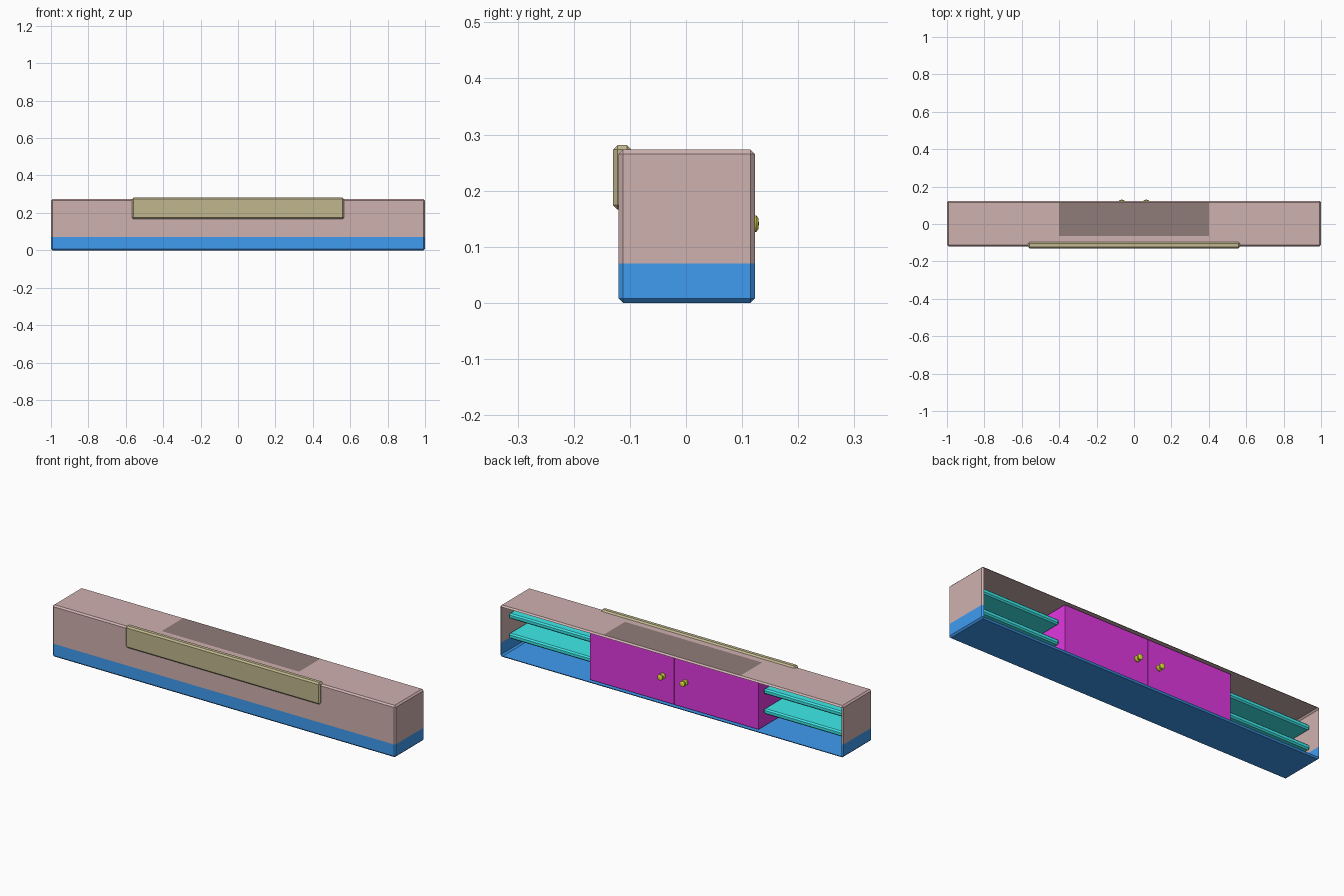
import bpy, bmesh, math
from mathutils import Matrix

if "Cube" in bpy.data.objects:
    bpy.data.objects.remove(bpy.data.objects["Cube"])


def material(name, rgb):
    m = bpy.data.materials.new(name)
    m.diffuse_color = (*rgb, 1)
    m.use_nodes = True
    m.node_tree.nodes["Principled BSDF"].inputs["Base Color"].default_value = m.diffuse_color
    return m


BROWN = material("panel_brown", (0.62, 0.44, 0.43))
DARK = material("inlay_dark", (0.28, 0.20, 0.19))
BLUE = material("base_blue", (0.05, 0.33, 0.88))
OLIVE = material("sign_olive", (0.53, 0.47, 0.27))
PURPLE = material("cabinet_magenta", (0.75, 0.04, 0.75))
CYAN = material("shelf_cyan", (0.05, 0.83, 0.83))
YELLOW = material("knob_yellow", (0.75, 0.75, 0.05))


def finish(name, bm, mat):
    mesh = bpy.data.meshes.new(name)
    bm.to_mesh(mesh)
    bm.free()
    mesh.materials.append(mat)
    ob = bpy.data.objects.new(name, mesh)
    bpy.context.collection.objects.link(ob)
    return ob


def box_mesh(lo, hi, chamfer=0):
    bm = bmesh.new()
    bmesh.ops.create_cube(bm, size=1)
    for v in bm.verts:
        v.co = [lo[i] + (v.co[i] + 0.5) * (hi[i] - lo[i]) for i in range(3)]
    if chamfer:
        bmesh.ops.bevel(bm, geom=bm.edges[:], offset=chamfer, segments=1, affect='EDGES')
    return bm


def box(name, lo, hi, mat, chamfer=0):
    return finish(name, box_mesh(lo, hi, chamfer), mat)


# Counter shell: chamfered box, open at the back, split into base and upper
def shell(name, mat, keep_upper):
    bm = box_mesh((-1, -0.12, 0), (1, 0.123, 0.273), 0.008)
    back = [f for f in bm.faces if f.normal.y > 0.99]
    bmesh.ops.delete(bm, geom=back, context='FACES')
    geom = bm.verts[:] + bm.edges[:] + bm.faces[:]
    bmesh.ops.bisect_plane(bm, geom=geom, plane_co=(0, 0, 0.07), plane_no=(0, 0, 1),
                           clear_inner=keep_upper, clear_outer=not keep_upper)
    return finish(name, bm, mat)


shell("counter_upper", BROWN, True)
shell("counter_base", BLUE, False)

# Dark inlay on the worktop
inlay = bmesh.new()
inlay.faces.new([inlay.verts.new((x, y, 0.2735)) for x, y in
                 ((-0.4, -0.063), (0.4, -0.063), (0.4, 0.115), (-0.4, 0.115))])
finish("worktop_inlay", inlay, DARK)

# Raised panel on the front
box("front_panel", (-0.567, -0.13, 0.166), (0.567, -0.097, 0.281), OLIVE, 0.008)

# Central cabinet carcass
box("cabinet", (-0.491, -0.117, 0.006), (0.491, 0.09, 0.268), PURPLE)


# Turned knob along +y
def knob(name, x):
    profile = [(0, 0.096), (0.015, 0.097), (0.015, 0.103), (0.008, 0.107), (0.008, 0.114),
               (0.015, 0.118), (0.015, 0.125), (0.010, 0.129), (0, 0.130)]
    bm = bmesh.new()
    vs = [bm.verts.new((r, y, 0)) for r, y in profile]
    edges = [bm.edges.new(p) for p in zip(vs, vs[1:])]
    bmesh.ops.spin(bm, geom=vs + edges, cent=(0, 0, 0), axis=(0, 1, 0),
                   angle=math.tau, steps=16)
    bmesh.ops.remove_doubles(bm, verts=bm.verts[:], dist=1e-5)
    bmesh.ops.recalc_face_normals(bm, faces=bm.faces[:])
    bmesh.ops.transform(bm, matrix=Matrix.Translation((x, 0, 0.141)), verts=bm.verts[:])
    finish(name, bm, YELLOW)


# Doors, knobs and side shelves on both sides
for side, s in (("left", -1), ("right", 1)):
    def span(a, b):
        return sorted((s * a, s * b))
    x0, x1 = span(0.001, 0.491)
    box(side + "_door", (x0, 0.09, 0.006), (x1, 0.097, 0.268), PURPLE)
    knob(side + "_knob", s * 0.065)
    x0, x1 = span(0.493, 0.993)
    for level, z in (("lower", 0.088), ("upper", 0.193)):
        box(f"{side}_{level}_shelf", (x0, -0.117, z - 0.014), (x1, 0.06, z + 0.014), CYAN, 0.007)
